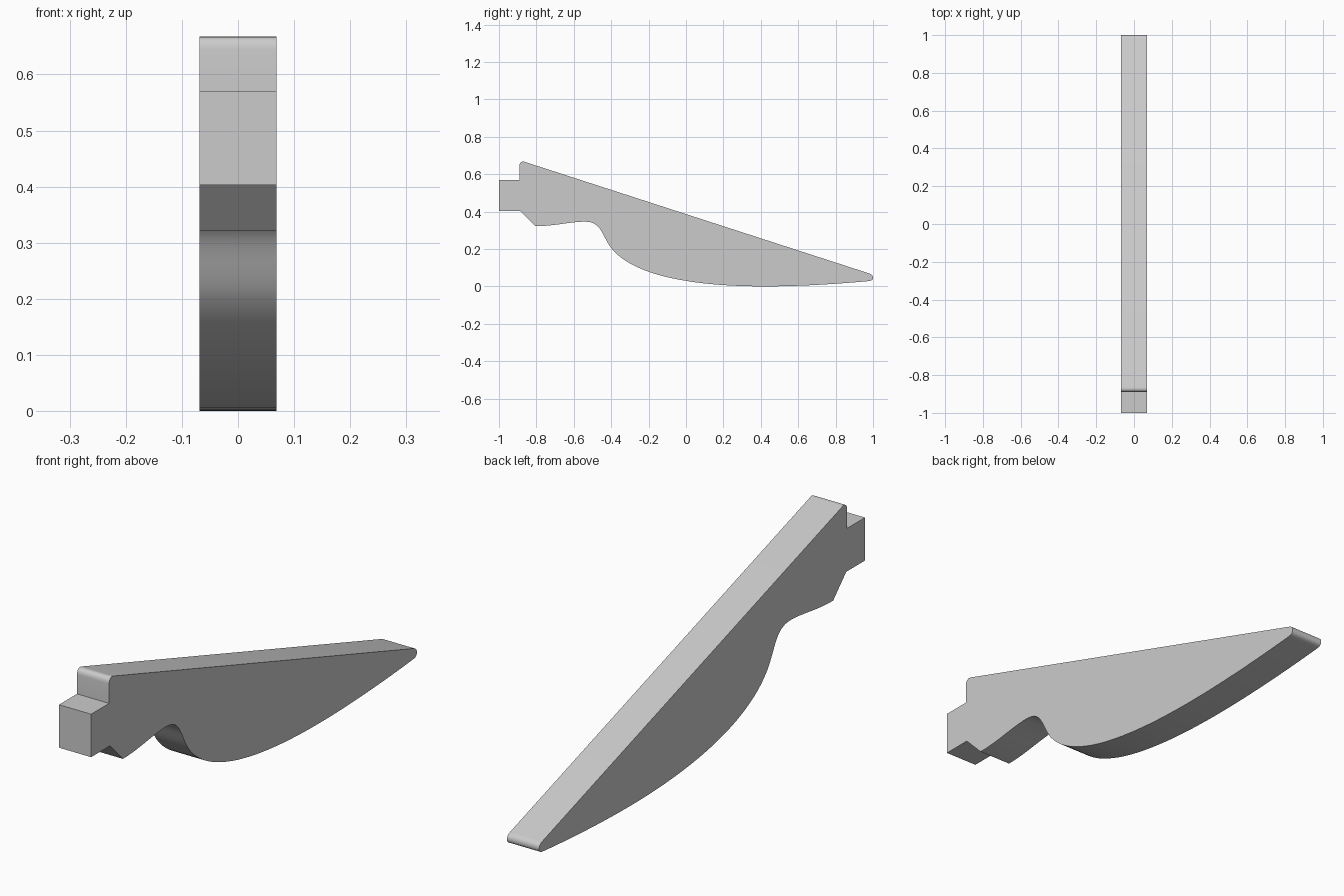
import bpy
import bmesh
import math
from mathutils import Vector
from mathutils.geometry import interpolate_bezier

cube = bpy.data.objects.get("Cube")
if cube:
    bpy.data.objects.remove(cube, do_unlink=True)

HALF_WIDTH = 0.069


def curve(a, b, c, d, steps):
    """Sample a cubic segment in the (y, z) plane, leaving out its end point."""
    pts = interpolate_bezier(*[Vector((p[0], p[1], 0)) for p in (a, b, c, d)], steps + 1)
    return [(p.x, p.y) for p in pts[:-1]]


# Side outline: tenon, shoulder, sloping top, rounded tip, curved belly, notch
outline = [(-1, 0.403), (-1, 0.57), (-0.89, 0.57)]
outline += curve((-0.89, 0.645), (-0.89, 0.66), (-0.88, 0.672), (-0.863, 0.666), 6)
outline += [(-0.863, 0.666)]
outline += curve((0.98, 0.069), (0.993, 0.065), (1, 0.058), (1, 0.046), 6)
outline += curve((1, 0.046), (1, 0.034), (0.99, 0.029), (0.975, 0.028), 6)
outline += curve((0.975, 0.028), (0.8, 0.012), (0.6, 0), (0.42, 0), 14)
outline += curve((0.42, 0), (0.1, 0), (-0.27, 0.04), (-0.40, 0.205), 24)
outline += curve((-0.40, 0.205), (-0.45, 0.27), (-0.45, 0.346), (-0.54, 0.346), 16)
outline += curve((-0.54, 0.346), (-0.62, 0.346), (-0.7, 0.322), (-0.805, 0.322), 12)
outline += [(-0.805, 0.322), (-0.885, 0.403)]

# Extrude the outline across the width
bm = bmesh.new()
side = bm.faces.new([bm.verts.new((-HALF_WIDTH, y, z)) for y, z in outline])
extruded = bmesh.ops.extrude_face_region(bm, geom=[side], use_keep_orig=True)
moved = [v for v in extruded["geom"] if isinstance(v, bmesh.types.BMVert)]
bmesh.ops.translate(bm, verts=moved, vec=(2 * HALF_WIDTH, 0, 0))
bmesh.ops.recalc_face_normals(bm, faces=bm.faces)
mesh = bpy.data.meshes.new("blade")
bm.to_mesh(mesh)
bm.free()
blade = bpy.data.objects.new("blade", mesh)
bpy.context.collection.objects.link(blade)

# Plain grey material
grey = bpy.data.materials.new("light grey")
grey.use_nodes = True
colour = (0.6, 0.6, 0.6, 1)
grey.diffuse_color = colour
grey.node_tree.nodes["Principled BSDF"].inputs["Base Color"].default_value = colour
mesh.materials.append(grey)

# Smooth the curved edge strip, keeping real corners sharp
bpy.ops.object.select_all(action="DESELECT")
blade.select_set(True)
bpy.context.view_layer.objects.active = blade
bpy.ops.object.shade_smooth_by_angle(angle=math.radians(30))
